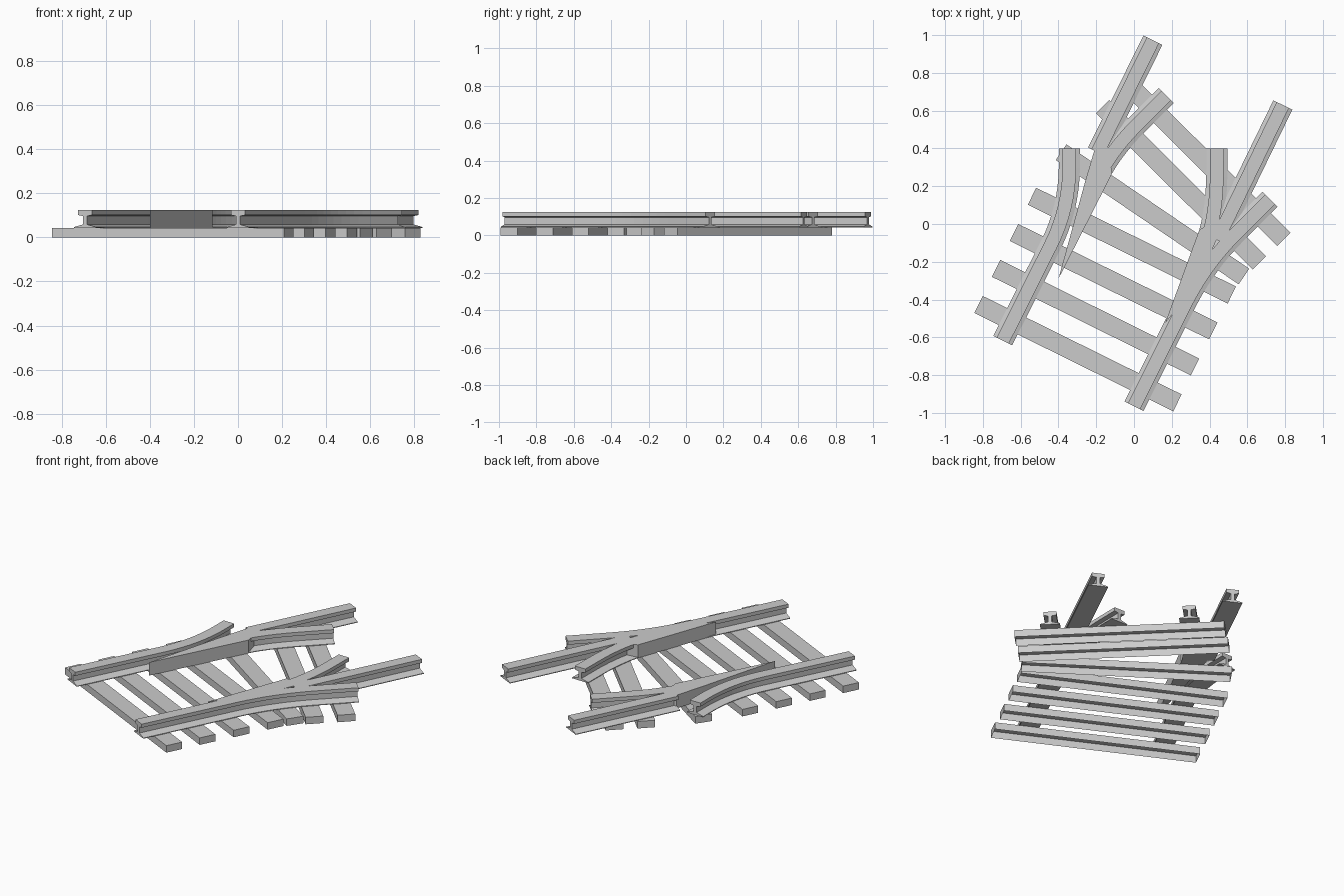
import bpy, bmesh
from mathutils import Vector

if "Cube" in bpy.data.objects:
    bpy.data.objects.remove(bpy.data.objects["Cube"])

Z0, Z1 = 0.043, 0.124          # rail foot and rail top
HALF = [(0.056, Z0), (0.056, 0.047), (0.010, 0.059), (0.010, 0.097),
        (0.036, 0.102), (0.036, Z1)]
PROFILE = HALF + [(-x, z) for x, z in reversed(HALF)]


def finish(bm, name):
    bmesh.ops.recalc_face_normals(bm, faces=bm.faces)
    mesh = bpy.data.meshes.new(name)
    bm.to_mesh(mesh)
    bm.free()
    obj = bpy.data.objects.new(name, mesh)
    bpy.context.collection.objects.link(obj)
    return obj


def bend(a, c, b, n=8):
    """Quadratic curve from a to b, pulled towards c."""
    a, b, c = Vector(a), Vector(b), Vector(c)
    return [a * (1 - t) ** 2 + c * 2 * t * (1 - t) + b * t * t
            for t in (i / n for i in range(n + 1))]


def rail(name, points):
    """Sweep the rail section along a flat path with mitred joints."""
    pts = [Vector(p) for p in points]
    bm = bmesh.new()
    rings = []
    for i, p in enumerate(pts):
        d0 = (p - pts[i - 1]).normalized() if i else (pts[1] - p).normalized()
        d1 = (pts[i + 1] - p).normalized() if i < len(pts) - 1 else d0
        d = (d0 + d1).normalized()
        side = Vector((d.y, -d.x)) / max(d.dot(d1), 0.5)
        rings.append([bm.verts.new((p.x + side.x * x, p.y + side.y * x, z))
                      for x, z in PROFILE])
    n = len(PROFILE)
    for r, s in zip(rings, rings[1:]):
        for k in range(n):
            bm.faces.new((r[k], r[(k + 1) % n], s[(k + 1) % n], s[k]))
    bm.faces.new(rings[0])
    bm.faces.new(rings[-1])
    return finish(bm, name)


def blade(name, outline):
    """Flat-sided tapered switch blade."""
    bm = bmesh.new()
    lo = [bm.verts.new((x, y, Z0)) for x, y in outline]
    face = bm.faces.new(lo)
    top = bmesh.ops.extrude_face_region(bm, geom=[face])["geom"]
    for v in top:
        if isinstance(v, bmesh.types.BMVert):
            v.co.z = Z1
    return finish(bm, name)


def sleeper(name, a, b, width=0.1):
    """Beam hollow underneath: top and four sides only."""
    a, b = Vector(a), Vector(b)
    d = (b - a).normalized()
    s = Vector((-d.y, d.x)) * width / 2
    corners = [a - s, b - s, b + s, a + s]
    bm = bmesh.new()
    lo = [bm.verts.new((c.x, c.y, 0)) for c in corners]
    hi = [bm.verts.new((c.x, c.y, Z0)) for c in corners]
    bm.faces.new(hi)
    for k in range(4):
        j = (k + 1) % 4
        bm.faces.new((lo[k], lo[j], hi[j], hi[k]))
    return finish(bm, name)


# Sleepers fanning round towards the right branch
ENDS = [((-0.823, -0.426), (0.230, -0.947)),
        ((-0.730, -0.235), (0.323, -0.757)),
        ((-0.635, -0.045), (0.420, -0.566)),
        ((-0.540, 0.147), (0.518, -0.376)),
        ((-0.386, 0.380), (0.582, -0.278)),
        ((-0.166, 0.622), (0.664, -0.206)),
        ((-0.036, 0.745), (0.794, -0.082))]
for i, (a, b) in enumerate(ENDS):
    sleeper(f"sleeper_{i + 1}", a, b)

# Outer rails: straight, then bending to the side branches
rail("left_outer_rail", [(-0.695, -0.617)]
     + bend((-0.44, -0.11), (-0.345, 0.08), (-0.342, 0.30)) + [(-0.342, 0.40)])
rail("right_outer_rail", [(0.0, -0.965)]
     + bend((0.27, -0.425), (0.377, -0.213), (0.54, -0.05)) + [(0.72, 0.13)])

# Straight-through rails
rail("left_straight_rail", [(-0.193, 0.38), (0.10, 0.973)])
rail("right_straight_rail", [(0.44, -0.085), (0.788, 0.63)])

# Inner rails of the side branches
rail("right_branch_inner_rail",
     bend((-0.165, 0.295), (-0.098, 0.412), (0.02, 0.53)) + [(0.17, 0.68)])
rail("left_branch_inner_rail",
     bend((0.40, -0.045), (0.436, 0.09), (0.438, 0.25)) + [(0.44, 0.40)])

# Tapered switch blades
blade("left_switch_blade", [(-0.40, -0.29), (-0.116, 0.267), (-0.14, 0.42),
                            (-0.21, 0.39), (-0.26, 0.22), (-0.32, 0.0)])
blade("right_switch_blade", [(0.165, -0.525), (0.32, -0.33), (0.40, -0.167),
                             (0.46, -0.03), (0.40, 0.0), (0.346, -0.03)])
